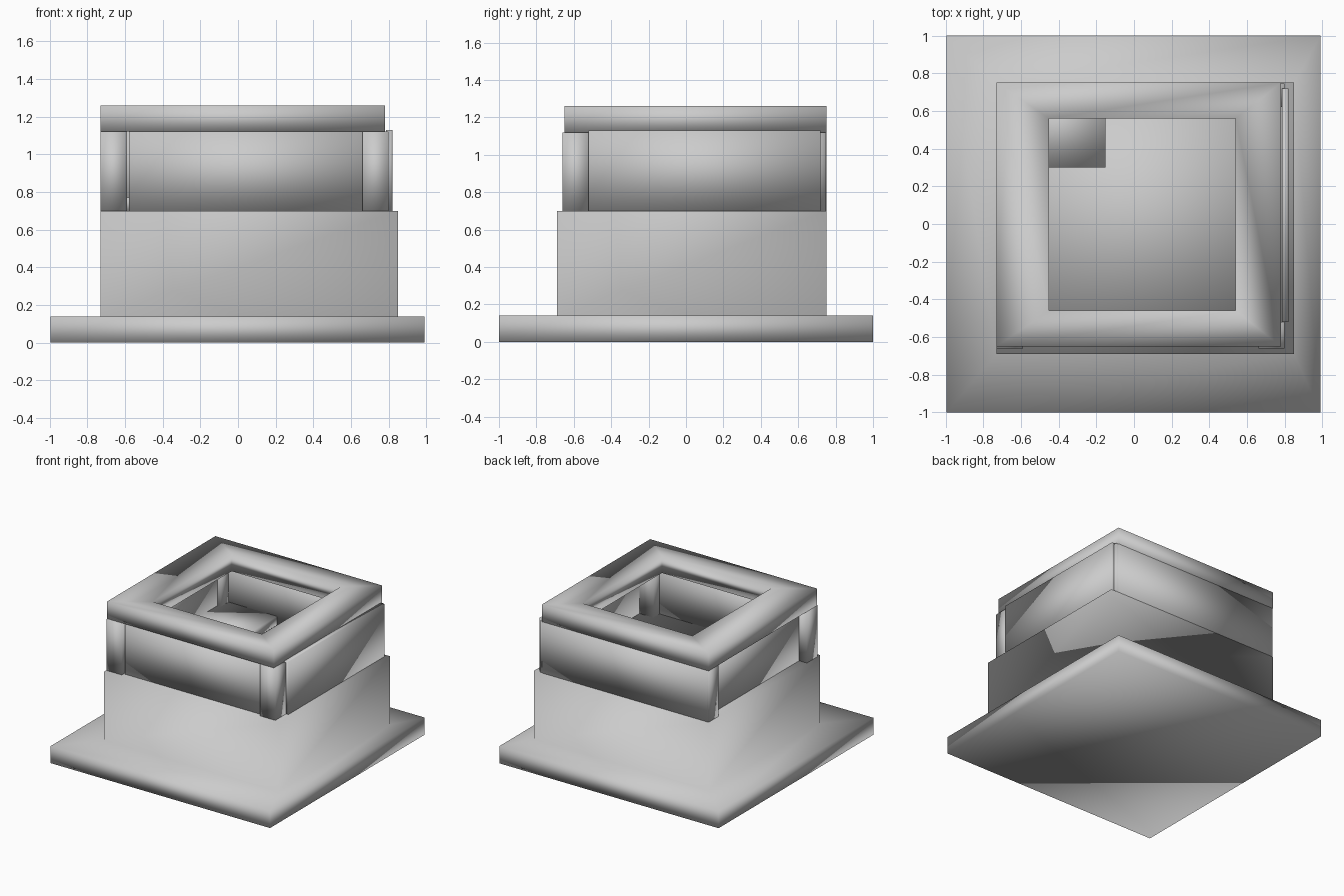
import bpy
import bmesh

if "Cube" in bpy.data.objects:
    bpy.data.objects.remove(bpy.data.objects["Cube"])


def finish(name, bm):
    bmesh.ops.recalc_face_normals(bm, faces=bm.faces)
    for f in bm.faces:
        f.smooth = True
    me = bpy.data.meshes.new(name)
    bm.to_mesh(me)
    bm.free()
    ob = bpy.data.objects.new(name, me)
    bpy.context.collection.objects.link(ob)
    return ob


def box(name, x, y, z):
    bm = bmesh.new()
    bmesh.ops.create_cube(bm, size=1)
    for v in bm.verts:
        for i, (a, b) in enumerate((x, y, z)):
            v.co[i] = a if v.co[i] < 0 else b
    return finish(name, bm)


def rings(name, levels, closed):
    # skin stacked rectangles; closed joins last to first, otherwise cap both ends
    bm = bmesh.new()
    loops = [[bm.verts.new((x, y, z)) for x, y in
              ((xa, ya), (xb, ya), (xb, yb), (xa, yb))]
             for (xa, xb, ya, yb), z in levels]
    pairs = list(zip(loops, loops[1:]))
    if closed:
        pairs.append((loops[-1], loops[0]))
    else:
        bm.faces.new(loops[0])
        bm.faces.new(loops[-1])
    for a, b in pairs:
        for i in range(4):
            j = (i + 1) % 4
            bm.faces.new((a[i], a[j], b[j], b[i]))
    return finish(name, bm)


# Base slab with the lower body rising from it
SLAB = (-0.995, 0.99, -1, 1)
BODY = (-0.73, 0.85, -0.69, 0.75)
rings("base_and_body", [(SLAB, 0), (SLAB, 0.14), (BODY, 0.14), (BODY, 0.70)], False)

# Corner posts
for side, xs in (("left", (-0.73, -0.59)), ("right", (0.66, 0.80))):
    for end, ys in (("front", (-0.66, -0.52)), ("back", (0.62, 0.745))):
        box(f"{end}_{side}_post", xs, ys, (0.70, 1.12))

# Upper walls: front and left are recessed between the posts
box("front_panel", (-0.58, 0.70), (-0.635, -0.60), (0.70, 1.12))
box("left_panel", (-0.66, -0.62), (-0.54, 0.66), (0.70, 1.12))
box("back_wall", (-0.72, 0.78), (0.72, 0.75), (0.70, 1.12))
box("right_panel", (0.785, 0.82), (-0.52, 0.72), (0.70, 1.13))

# Low block in the inner corner
box("corner_block", (-0.62, -0.15), (0.30, 0.72), (0.70, 0.77))

# Top frame
OUT, IN = (-0.73, 0.78, -0.65, 0.75), (-0.45, 0.54, -0.46, 0.56)
rings("top_frame", [(OUT, 1.12), (OUT, 1.26), (IN, 1.26), (IN, 1.12)], True)
